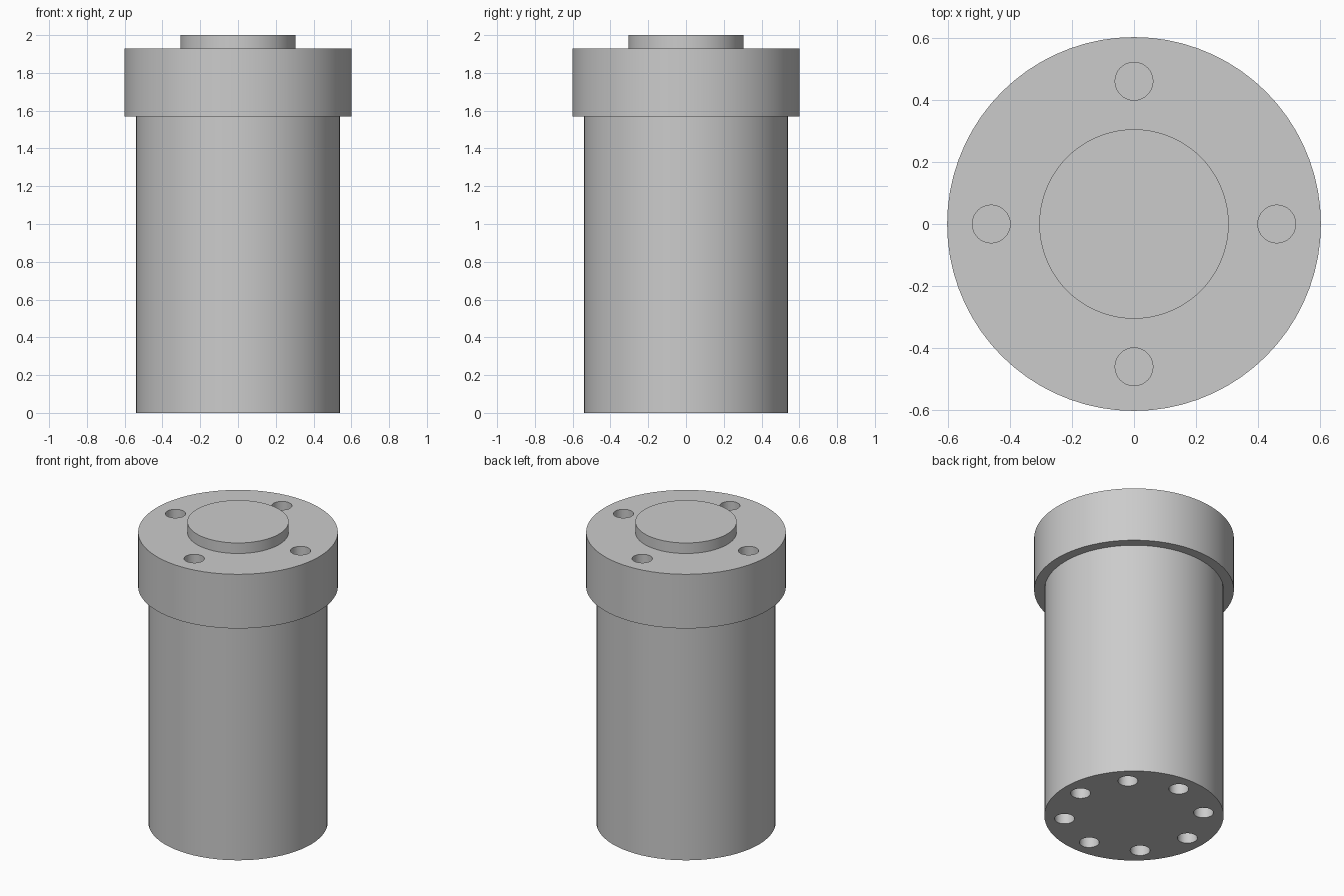
import bpy, bmesh, math
from mathutils import Matrix

cube = bpy.data.objects.get("Cube")
if cube:
    bpy.data.objects.remove(cube, do_unlink=True)

SEGMENTS = 72
GREY = (0.6, 0.6, 0.6, 1.0)

grey = bpy.data.materials.new("plain grey")
grey.use_nodes = True
grey.diffuse_color = GREY
grey.node_tree.nodes["Principled BSDF"].inputs["Base Color"].default_value = GREY


def add_object(name, bm):
    bmesh.ops.recalc_face_normals(bm, faces=bm.faces)
    mesh = bpy.data.meshes.new(name)
    bm.to_mesh(mesh)
    bm.free()
    mesh.materials.append(grey)
    obj = bpy.data.objects.new(name, mesh)
    bpy.context.collection.objects.link(obj)
    return obj


def turned_solid(name, profile):
    """Stack rings of (radius, height) and cap both ends."""
    bm = bmesh.new()
    rings = []
    for radius, z in profile:
        angles = [math.tau * i / SEGMENTS for i in range(SEGMENTS)]
        rings.append([bm.verts.new((radius * math.cos(a), radius * math.sin(a), z))
                      for a in angles])
    for low, high in zip(rings, rings[1:]):
        for i in range(SEGMENTS):
            j = (i + 1) % SEGMENTS
            bm.faces.new((low[i], low[j], high[j], high[i]))
    bm.faces.new(rings[0])
    bm.faces.new(rings[-1])
    return add_object(name, bm)


def drill_ring(bm, count, circle, radius, bottom, top):
    """Add a ring of upright drill cylinders."""
    for i in range(count):
        a = math.tau * i / count
        place = Matrix.Translation((circle * math.cos(a), circle * math.sin(a),
                                    (bottom + top) / 2))
        bmesh.ops.create_cone(bm, cap_ends=True, segments=32, radius1=radius,
                              radius2=radius, depth=top - bottom, matrix=place)


# Body, wider flange and raised boss as one turned part
body = turned_solid("flanged_cylinder", [
    (0.54, 0), (0.54, 1.57), (0.602, 1.57), (0.602, 1.93), (0.305, 1.93), (0.305, 2)])

# Four bolt holes in the flange, eight in the base
bm = bmesh.new()
drill_ring(bm, 4, 0.46, 0.061, 1.57, 2.1)
drill_ring(bm, 8, 0.42, 0.06, -0.1, 0.36)
drills = add_object("hole_cutters", bm)
drills.hide_render = True

cut = body.modifiers.new("bolt_holes", "BOOLEAN")
cut.operation = "DIFFERENCE"
cut.solver = "EXACT"
cut.object = drills

bpy.ops.object.select_all(action="DESELECT")
body.select_set(True)
bpy.context.view_layer.objects.active = body
bpy.ops.object.modifier_apply(modifier=cut.name)
bpy.data.objects.remove(drills, do_unlink=True)
bpy.ops.object.shade_smooth_by_angle(angle=math.radians(30))
